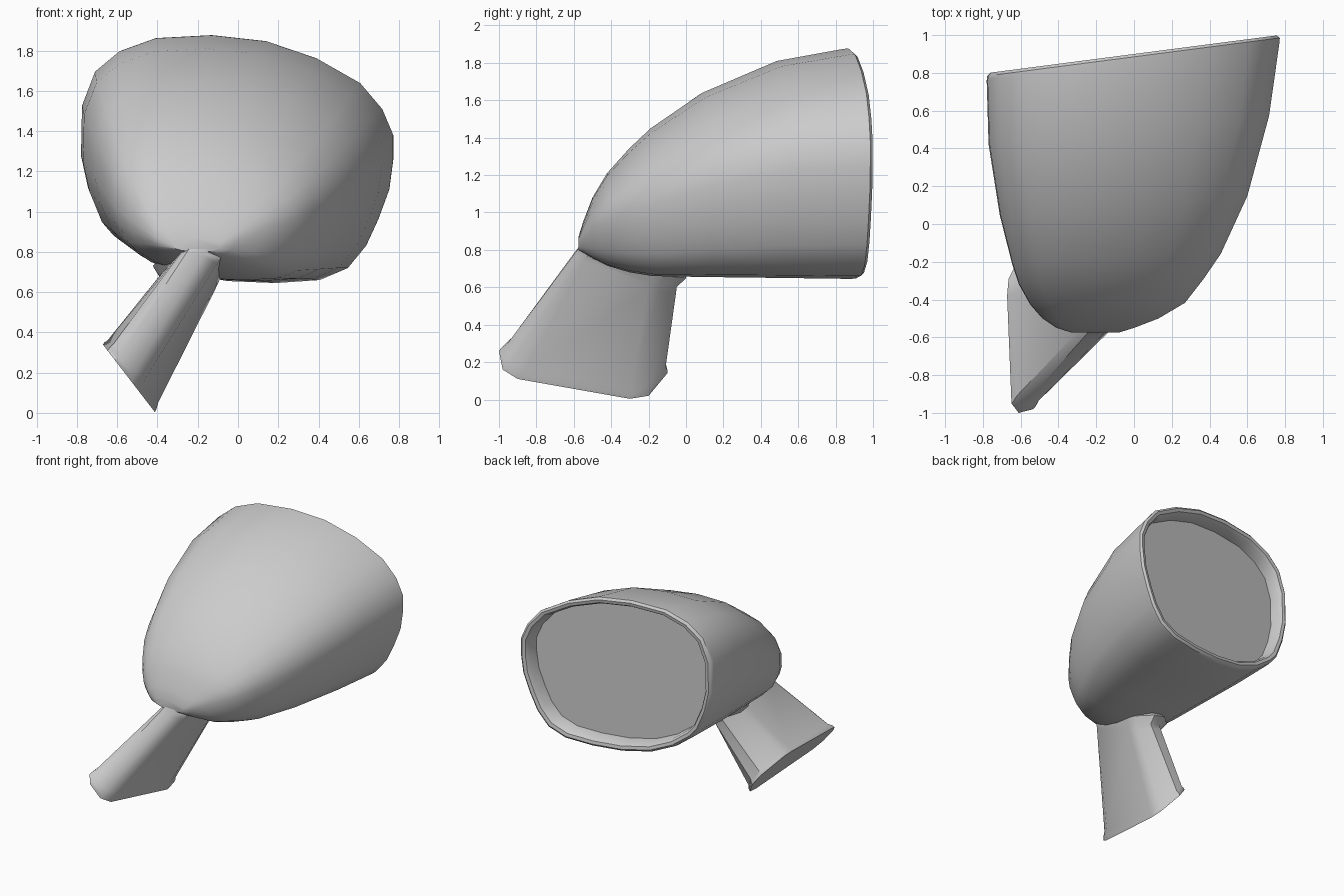
import bpy
from mathutils import Vector

if "Cube" in bpy.data.objects:
    bpy.data.objects.remove(bpy.data.objects["Cube"])


def loft(name, rings, cap_start=True, cap_end=True, angle=0.7):
    """Skin a list of equal-length point rings into one smooth object."""
    n = len(rings[0])
    verts = [tuple(p) for ring in rings for p in ring]
    faces = []
    for r in range(len(rings) - 1):
        a, b = r * n, (r + 1) * n
        for i in range(n):
            j = (i + 1) % n
            faces.append((a + i, a + j, b + j, b + i))
    if cap_start:
        faces.append(tuple(reversed(range(n))))
    if cap_end:
        faces.append(tuple(range(len(verts) - n, len(verts))))
    mesh = bpy.data.meshes.new(name)
    mesh.from_pydata(verts, [], faces)
    obj = bpy.data.objects.new(name, mesh)
    bpy.context.collection.objects.link(obj)
    bpy.ops.object.select_all(action='DESELECT')
    obj.select_set(True)
    bpy.context.view_layer.objects.active = obj
    bpy.ops.object.mode_set(mode='EDIT')
    bpy.ops.mesh.select_all(action='SELECT')
    bpy.ops.mesh.normals_make_consistent(inside=False)
    bpy.ops.object.mode_set(mode='OBJECT')
    bpy.ops.object.shade_smooth_by_angle(angle=angle)
    return obj


# Outline of the mirror opening (x, z)
XL, XR, ZB, ZT = -0.78, 0.775, 0.645, 1.88
outline = [(-.13, 1.88), (.14, 1.85), (.39, 1.765), (.61, 1.64), (.72, 1.51),
           (.775, 1.38), (.775, 1.26), (.755, 1.11), (.70, .96), (.64, .83),
           (.55, .72), (.41, .66), (.19, .645), (-.05, .655), (-.29, .70),
           (-.48, .785), (-.62, .89), (-.68, .96), (-.745, 1.12), (-.78, 1.28),
           (-.775, 1.53), (-.71, 1.70), (-.59, 1.80), (-.41, 1.865)]


def section(y, skew, xl, xr, zb, zt):
    ring = []
    for px, pz in outline:
        x = xl + (px - XL) / (XR - XL) * (xr - xl)
        z = zb + (pz - ZB) / (ZT - ZB) * (zt - zb)
        ring.append((x, y + skew * x, z))
    return ring


def inset(d, y):
    return section(y, .13, XL + d, XR - d, ZB + d, ZT - d)


# Housing: nose to rim, then the rolled lip and the inner wall
housing = [section(*s) for s in (
    (-.575, 0, -.33, -.08, .80, .87),
    (-.55, 0, -.41, .0, .785, .95),
    (-.50, 0, -.485, .13, .755, 1.08),
    (-.42, .01, -.55, .27, .715, 1.21),
    (-.30, .03, -.61, .37, .68, 1.34),
    (-.18, .05, -.645, .46, .66, 1.45),
    (.10, .08, -.71, .60, .655, 1.64),
    (.50, .10, -.77, .715, .65, 1.81),
    (.86, .13, XL, XR - .005, ZB, ZT - .005))]
housing += [inset(.003, .885), inset(.02, .90), inset(.045, .895),
            inset(.06, .87), inset(.07, .79)]
loft("mirror_housing", housing, cap_end=False)

# Mirror glass recessed in the opening
loft("mirror_glass", [inset(.07, .775), inset(.07, .79)])

# Stem: foot outline (y, z) on a slanted mounting plane, matching neck points
foot_yz = [(-1, .26), (-.98, .16), (-.9, .11), (-.3, .004), (-.2, .02),
           (-.1, .14), (-.12, .22), (-.29, .33), (-.38, .34), (-.95, .31)]
foot = [Vector((-.41 - .77 * z, y, z)) for y, z in foot_yz]
neck = [Vector(p) for p in (
    (-.24, -.57, .82), (-.15, -.57, .82), (-.08, -.52, .78), (-.11, -.2, .62),
    (-.13, -.14, .61), (-.2, -.05, .60), (-.28, -.05, .62), (-.38, -.15, .66),
    (-.39, -.22, .68), (-.28, -.55, .80))]


def center(ring):
    return sum(ring, Vector()) / len(ring)


def between(t, scale=1.0):
    ring = [a.lerp(b, t) for a, b in zip(foot, neck)]
    c = center(ring)
    return [c + (p - c) * scale for p in ring]


flare = []
c = center(neck)
for p in neck:
    q = c + (p - c) * 1.2
    flare.append(Vector((q.x, max(q.y, -.55), p.z + .05)))
inner = [p.lerp(Vector((-.2, -.25, .95)), .4) for p in flare]
loft("mirror_stem", [foot, between(.03), between(.07, .97), between(.94), neck,
                     flare, inner])
